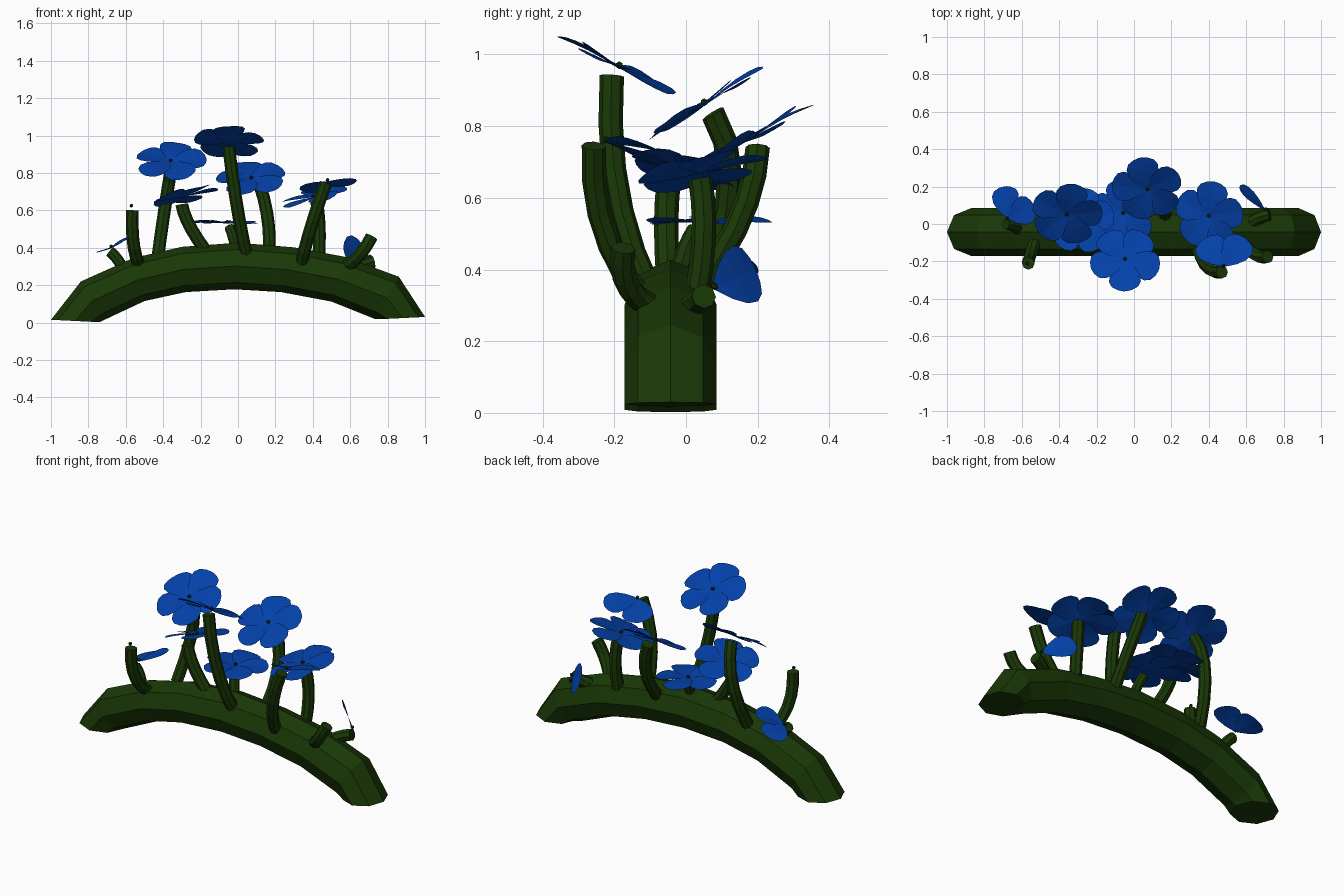
import bpy, bmesh, math
from mathutils import Vector, Matrix

old = bpy.data.objects.get("Cube")
if old:
    bpy.data.objects.remove(old)


def material(name, rgb):
    m = bpy.data.materials.new(name)
    m.use_nodes = True
    m.diffuse_color = (*rgb, 1)
    bsdf = m.node_tree.nodes["Principled BSDF"]
    bsdf.inputs["Base Color"].default_value = (*rgb, 1)
    bsdf.inputs["Roughness"].default_value = 0.9
    return m


GREEN = material("moss green", (0.010, 0.040, 0.002))
BLUE = material("petal blue", (0.001, 0.053, 0.40))


def finish(name, bm, mat):
    mesh = bpy.data.meshes.new(name)
    bm.to_mesh(mesh)
    bm.free()
    mesh.materials.append(mat)
    ob = bpy.data.objects.new(name, mesh)
    bpy.context.collection.objects.link(ob)


def skin(name, rings, mat):
    """Bridge matching rings of points and cap both ends."""
    bm = bmesh.new()
    rows = [[bm.verts.new(p) for p in ring] for ring in rings]
    n = len(rows[0])
    for a, b in zip(rows, rows[1:]):
        for i in range(n):
            j = (i + 1) % n
            bm.faces.new((a[i], a[j], b[j], b[i]))
    bm.faces.new(rows[0][::-1])
    bm.faces.new(rows[-1])
    bmesh.ops.recalc_face_normals(bm, faces=bm.faces)
    finish(name, bm, mat)


def octagon(centre, u, v):
    return [centre + u * math.cos(k * math.pi / 4) + v * math.sin(k * math.pi / 4)
            for k in range(8)]


# Arched branch: outer and inner edge points of each section
sections = [
    ((-1, .015), (-.74, .002)), ((-.84, .22), (-.72, .012)),
    ((-.56, .345), (-.5, .115)), ((-.3, .405), (-.28, .163)),
    ((0, .427), (-.02, .178)), ((.3, .402), (.23, .163)),
    ((.57, .352), (.5, .112)), ((.86, .245), (.73, .02)),
    ((1, .03), (.76, .018)),
]
rings = []
for (ox, oz), (ix, iz) in sections:
    outer, inner = Vector((ox, -.043, oz)), Vector((ix, -.043, iz))
    rings.append(octagon((outer + inner) / 2, (outer - inner) / 2, Vector((0, .128, 0))))
skin("arched_branch", rings, GREEN)


# Stems bend through base, middle and tip
def stem(name, base, mid, tip, radius=.034):
    a, m, b = Vector(base), Vector(mid), Vector(tip)
    c = m * 2 - (a + b) / 2
    rings = []
    for k in range(6):
        t = k / 5
        p = a * (1 - t) ** 2 + c * 2 * t * (1 - t) + b * t * t
        d = ((c - a) * (1 - t) + (b - c) * t).normalized()
        u = d.cross(Vector((0, 1, 0))).normalized()
        rings.append(octagon(p, u * radius, d.cross(u) * radius))
    skin(name, rings, GREEN)


stem("left_tall_stem", (.05, -.1, .34), (-.005, -.192, .62), (-.05, -.207, .94))
stem("back_right_stem", (-.43, .03, .34), (-.39, .12, .62), (-.355, .075, .835))
stem("back_left_stem", (.165, .04, .36), (.16, .155, .55), (.115, .2, .74))
stem("middle_right_stem", (-.17, -.05, .38), (-.26, -.055, .52), (-.3, -.05, .63))
stem("short_middle_stem", (-.01, -.02, .38), (-.025, .0, .45), (-.045, .03, .51), .028)
stem("outer_left_stem", (.43, .03, .33), (.435, .05, .5), (.42, .04, .65))
stem("front_left_stem", (.335, -.11, .3), (.39, -.228, .51), (.47, -.257, .745))
stem("front_right_stub", (-.53, -.1, .31), (-.56, -.185, .43), (-.565, -.21, .6))
stem("back_right_stub", (-.62, -.03, .3), (-.65, -.01, .345), (-.685, .0, .38), .03)
stem("front_left_stub", (.58, -.1, .3), (.65, -.165, .36), (.715, -.175, .46))
stem("back_left_stub", (.63, .01, .29), (.675, .035, .31), (.725, .05, .325))


# Small round flower centres
def bud(name, where, radius=.011):
    bm = bmesh.new()
    bmesh.ops.create_icosphere(bm, subdivisions=1, radius=radius,
                               matrix=Matrix.Translation(where))
    finish(name, bm, GREEN)


bud("front_right_bud", (-.57, -.21, .625))

# Flowers: broad overlapping petals, creased along the middle
PETAL = [(.02, .05), (.25, .27), (.5, .42), (.72, .45), (.88, .37), (.97, .2), (1, .05)]


def flower(name, centre, normal, radius, spin, petals=5):
    """Lay petals around the normal, 72 degrees apart, from spin degrees off +x."""
    n = Vector(normal).normalized()
    x = (Vector((1, 0, 0)) - n * n.x).normalized()
    place = Matrix.Translation(centre) @ Matrix((x, n.cross(x), n)).transposed().to_4x4()
    bm = bmesh.new()
    for k in range(petals):
        turn = Matrix.Rotation(math.radians(spin + 72 * k), 4, 'Z')
        m = place @ turn @ Matrix.Rotation(.09, 4, 'X')
        rows = []
        for along, half in PETAL:
            lift = .03 * math.sin(along * math.pi)
            rows.append([bm.verts.new(m @ (radius * Vector(
                (along, half * side, lift + .06 * half * abs(side)))))
                for side in (-1, -.5, 0, .5, 1)])
        for a, b in zip(rows, rows[1:]):
            for i in range(4):
                bm.faces.new((a[i], b[i], b[i + 1], a[i + 1]))
    finish(name, bm, BLUE)
    bud(name + "_centre", Vector(centre) + n * .008)


flower("tall_flower", (-.048, -.19, .963), (.03, .45, .89), .19, -18)
flower("back_right_flower", (-.36, .055, .86), (-.03, -.53, .85), .192, 6)
flower("back_left_flower", (.072, .19, .77), (-.05, -.48, .88), .19, 30)
flower("middle_right_flower", (-.28, .015, .674), (-.23, .2, .95), .18, 12)
flower("low_middle_flower", (-.058, .06, .53), (.02, -.01, 1), .18, 24)
flower("outer_left_flower", (.402, .045, .67), (-.23, -.18, .95), .188, 10)

# Half-bare flowers that keep only one or two petals
flower("front_left_flower", (.48, -.225, .755), (-.18, .28, .94), .19, 52, 2)
flower("back_right_small_flower", (-.675, .03, .4), (-.45, .0, .89), .172, 23, 2)
flower("back_left_small_flower", (.7, .075, .35), (.68, .62, .38), .188, 174, 1)
